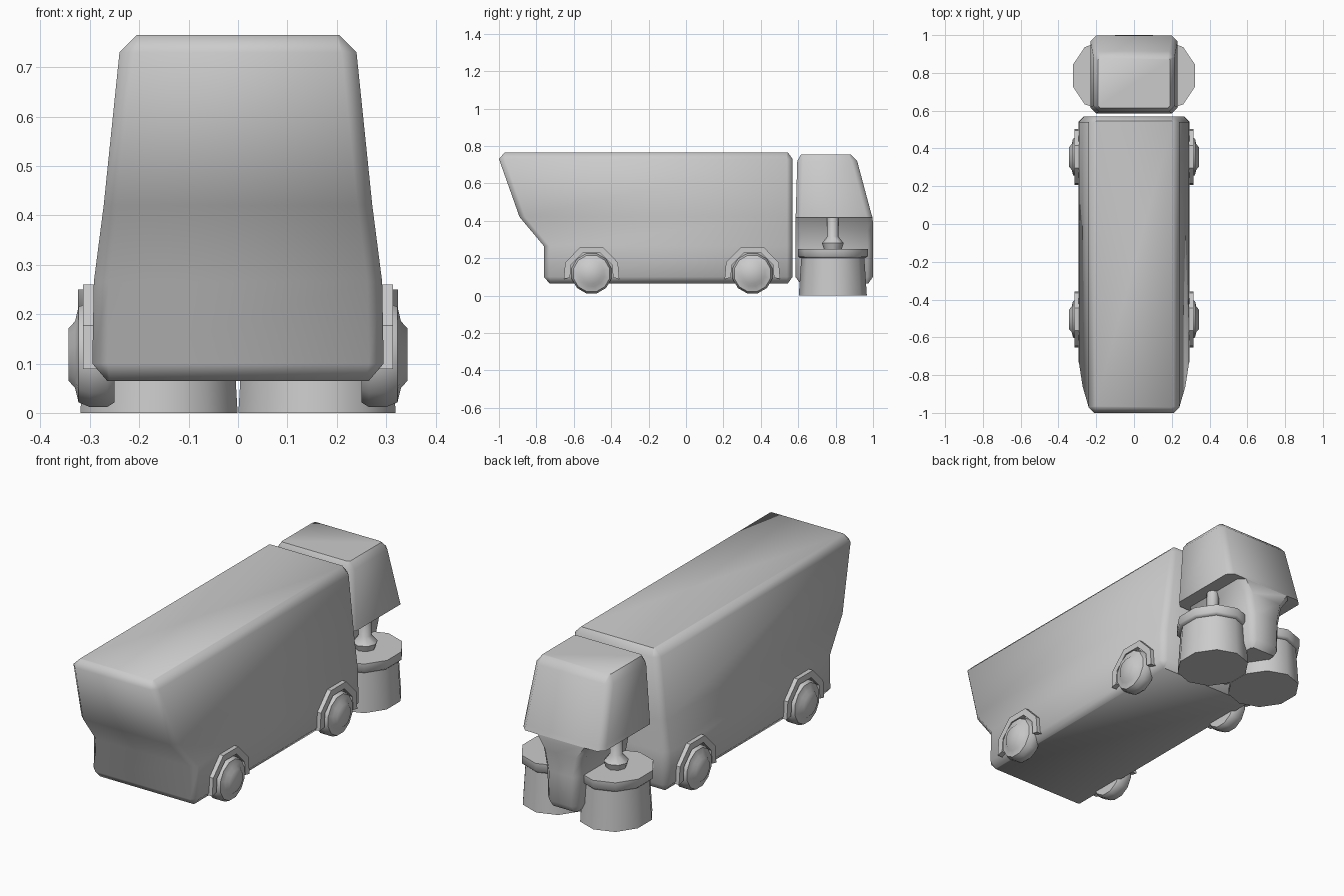
import bpy, bmesh
from math import cos, sin, pi, radians

if "Cube" in bpy.data.objects:
    bpy.data.objects.remove(bpy.data.objects["Cube"])


def finish(name, bm, angle=50):
    bmesh.ops.remove_doubles(bm, verts=bm.verts, dist=1e-5)
    bmesh.ops.recalc_face_normals(bm, faces=bm.faces)
    mesh = bpy.data.meshes.new(name)
    bm.to_mesh(mesh)
    bm.free()
    ob = bpy.data.objects.new(name, mesh)
    bpy.context.collection.objects.link(ob)
    bpy.ops.object.select_all(action='DESELECT')
    bpy.context.view_layer.objects.active = ob
    ob.select_set(True)
    bpy.ops.object.shade_smooth_by_angle(angle=radians(angle))
    return ob


def skin(name, rings, angle=50):
    """Join rings of points into a capped solid."""
    bm = bmesh.new()
    loops = [[bm.verts.new(p) for p in ring] for ring in rings]
    n = len(loops[0])
    for a, b in zip(loops, loops[1:]):
        for i in range(n):
            j = (i + 1) % n
            bm.faces.new((a[i], a[j], b[j], b[i]))
    bm.faces.new(loops[0])
    bm.faces.new(loops[-1])
    return finish(name, bm, angle)


def box_ring(z, y0, y1, w, c=0.03):
    """Chamfered rectangle at height z."""
    return [(-w + c, y0, z), (w - c, y0, z), (w, y0 + c, z), (w, y1 - c, z),
            (w - c, y1, z), (-w + c, y1, z), (-w, y1 - c, z), (-w, y0 + c, z)]


# main hopper body
skin("hopper_body", [box_ring(*r) for r in [
    (0.065, -0.73, 0.545, 0.265, 0.005), (0.10, -0.76, 0.57, 0.295),
    (0.265, -0.76, 0.57, 0.292), (0.42, -0.89, 0.57, 0.272),
    (0.73, -1.0, 0.57, 0.24), (0.765, -0.97, 0.545, 0.205, 0.005)]])

# cab with a narrow lower column between the brushes
skin("cab", [box_ring(*r) for r in [
    (0.065, 0.61, 0.975, 0.07, 0.01), (0.10, 0.585, 1.0, 0.09),
    (0.25, 0.585, 1.0, 0.095), (0.35, 0.585, 1.0, 0.115), (0.415, 0.585, 0.998, 0.16),
    (0.416, 0.585, 0.998, 0.23), (0.44, 0.587, 0.99, 0.23),
    (0.72, 0.595, 0.915, 0.215), (0.755, 0.615, 0.88, 0.19, 0.01)]])

for side, s in (("right", 1), ("left", -1)):
    # wheels and arches
    for end, y in (("front", -0.505), ("rear", 0.355)):
        profile = [(0.10, 0.25), (0.11, 0.265), (0.11, 0.30), (0.10, 0.323),
                   (0.07, 0.33), (0.055, 0.343)]
        skin(f"{end}_{side}_wheel", [
            [(s * x, y + r * cos((i + 0.5) * pi / 6), 0.118 + r * sin((i + 0.5) * pi / 6))
             for i in range(12)] for r, x in profile])
        angles = [radians(a) for a in (-12, 22, 67, 113, 158, 192)]
        outline = [(0.152, a) for a in angles] + [(0.118, a) for a in reversed(angles)]
        skin(f"{end}_{side}_wheel_arch", [
            [(s * x, y + r * cos(a), 0.12 + r * sin(a)) for r, a in outline]
            for x in (0.27, 0.314)], 30)

    # sweeping brushes: bristles, cap and stem
    def brush_part(name, profile, n, sx):
        skin(f"{side}_{name}", [
            [(s * 0.16 + sx * r * sin(2 * pi * i / n), 0.785 + r * cos(2 * pi * i / n), z)
             for i in range(n)] for r, z in profile])

    brush_part("brush_bristles", [(0.182, 0), (0.168, 0.21)], 10, 0.92)
    brush_part("brush_cap", [(0.175, 0.20), (0.187, 0.21), (0.187, 0.25)], 10, 0.92)
    brush_part("brush_stem", [(0.045, 0.24), (0.058, 0.28), (0.03, 0.315), (0.03, 0.45)], 8, 1)
